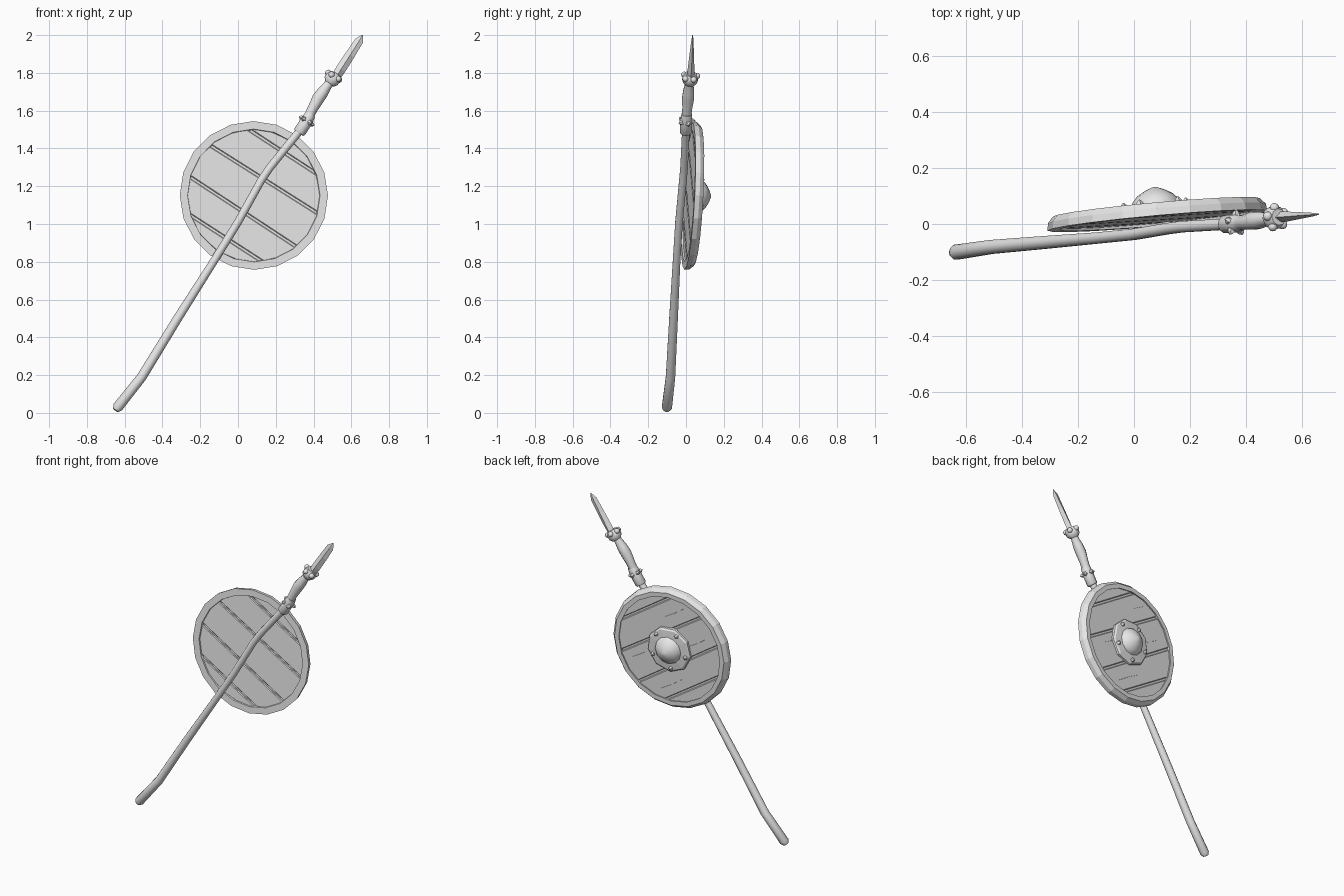
import bpy, bmesh, math, random
from mathutils import Vector, Matrix

if "Cube" in bpy.data.objects:
    bpy.data.objects.remove(bpy.data.objects["Cube"])

random.seed(4)
grey = bpy.data.materials.new("plain grey")
grey.diffuse_color = (0.8, 0.8, 0.8, 1)
grey.use_nodes = True
grey.node_tree.nodes["Principled BSDF"].inputs["Base Color"].default_value = grey.diffuse_color


def finish(name, bm, matrix=None, smooth=None):
    """Turn a bmesh into a named object."""
    bmesh.ops.recalc_face_normals(bm, faces=bm.faces)
    me = bpy.data.meshes.new(name)
    bm.to_mesh(me)
    bm.free()
    me.materials.append(grey)
    if matrix:
        me.transform(matrix)
    ob = bpy.data.objects.new(name, me)
    bpy.context.collection.objects.link(ob)
    if smooth:
        bpy.ops.object.select_all(action='DESELECT')
        ob.select_set(True)
        bpy.context.view_layer.objects.active = ob
        bpy.ops.object.shade_smooth_by_angle(angle=math.radians(smooth))
    return ob


def skin(bm, rings, closed=False):
    """Bridge equal-sized vertex rings; cap the ends unless closed."""
    n = len(rings[0])
    pairs = list(zip(rings, rings[1:])) + ([(rings[-1], rings[0])] if closed else [])
    for a, b in pairs:
        for i in range(n):
            j = (i + 1) % n
            bm.faces.new((a[i], a[j], b[j], b[i]))
    if not closed:
        bm.faces.new(rings[0])
        bm.faces.new(rings[-1])


def lathe(name, profile, n, matrix, closed=False, start=0.0, smooth=None):
    """Spin (radius, height) points about local z."""
    bm = bmesh.new()
    rings = [[bm.verts.new((r * math.cos(start + math.tau * i / n),
                            r * math.sin(start + math.tau * i / n), z))
              for i in range(n)] for r, z in profile]
    skin(bm, rings, closed)
    return finish(name, bm, matrix, smooth)


def tube(name, stations, n, smooth=40):
    """Loft circles of (x, y, z, radius) along a path."""
    bm = bmesh.new()
    pts = [Vector(s[:3]) for s in stations]
    rings = []
    for k, p in enumerate(pts):
        t = (pts[min(k + 1, len(pts) - 1)] - pts[max(k - 1, 0)]).normalized()
        u = t.cross(Vector((0, 1, 0))).normalized()
        v = t.cross(u)
        r = stations[k][3]
        rings.append([bm.verts.new(p + r * (u * math.cos(math.tau * i / n) + v * math.sin(math.tau * i / n)))
                      for i in range(n)])
    skin(bm, rings)
    return finish(name, bm, None, smooth)


def frame(origin, up, normal):
    """Local axes: y along up, z along normal."""
    z = Vector(normal).normalized()
    y = Vector(up)
    y = (y - z * y.dot(z)).normalized()
    x = y.cross(z)
    return Matrix.Translation(origin) @ Matrix((x, y, z)).transposed().to_4x4()


# ---- shield: local y runs along the spear, local z points to the back ----
shield = frame((0.082, 0.033, 1.15), (0.53, 0, 0.85), (-0.09, 1, -0.05))
lathe("shield_rim", [(0.394, -0.022), (0.391, 0.004), (0.372, 0.026), (0.343, 0.026), (0.352, -0.022)],
      20, shield, closed=True, start=math.radians(22))
lathe("shield_core", [(0.35, -0.004), (0.35, 0.005)], 20, shield, start=math.radians(22))

# planks: strips of a disc separated by slightly slanted gaps
bm = bmesh.new()
edges = [(-0.4, 0)] + [(d, random.uniform(-0.03, 0.03)) for d in (-0.27, -0.103, 0.102, 0.28)] + [(0.4, 0)]
for (lo, lo_s), (hi, hi_s) in zip(edges, edges[1:]):
    part = bmesh.new()
    bmesh.ops.create_circle(part, cap_ends=True, segments=20, radius=0.354)
    for d, s, side in ((lo + 0.006, lo_s, -1), (hi - 0.006, hi_s, 1)):
        bmesh.ops.bisect_plane(part, geom=part.verts[:] + part.edges[:] + part.faces[:],
                               plane_co=(0, d, 0), plane_no=Vector((s, 1, 0)) * side, clear_outer=True)
    loop = [v.co.copy() for v in part.faces[:][0].verts]
    part.free()
    # chamfered section through the plank thickness
    mid = sum(loop, Vector()) / len(loop)
    rings = []
    for z, inset in ((-0.013, 0.004), (-0.009, 0), (0.012, 0), (0.016, 0.004)):
        rings.append([bm.verts.new((c.x, c.y - math.copysign(inset, c.y - mid.y), z)) for c in loop])
    skin(bm, rings)
planks = finish("shield_planks", bm, shield)

# short wood cracks cut into the back of the planks
bm = bmesh.new()
for x, y, length in ((0.16, 0.19, 0.17), (-0.2, 0.04, 0.16), (0.2, -0.03, 0.14), (-0.12, -0.2, 0.18)):
    bmesh.ops.create_cone(bm, cap_ends=True, segments=4, radius1=0.5, radius2=0.5, depth=1,
                          matrix=Matrix.Translation((x, y, 0.017)) @ Matrix.Diagonal((length, 0.007, 0.01, 1)))
cutter = finish("crack_cutter", bm, shield)
cutter.hide_render = True
cutter.hide_viewport = True
mod = planks.modifiers.new("cracks", 'BOOLEAN')
mod.object = cutter
mod.solver = 'EXACT'

# boss: faceted flange, smooth dome and pointed rivets
lathe("boss_flange", [(0.148, 0.012), (0.146, 0.028), (0.135, 0.036), (0.09, 0.04)], 9, shield)
lathe("boss_dome", [(0.088, 0.036), (0.083, 0.05), (0.066, 0.07), (0.038, 0.087), (0.008, 0.099)],
      12, shield, smooth=50)
for k in range(5):
    a = math.tau * k / 5 + 0.5
    spot = Matrix.Translation((0.118 * math.cos(a), 0.118 * math.sin(a), 0))
    lathe("boss_rivet", [(0.015, 0.034), (0.013, 0.043), (0.003, 0.054)], 5, shield @ spot)

# ---- spear ----
tube("spear_shaft", [(-0.648, -0.104, 0.013, 0.016), (-0.637, -0.101, 0.03, 0.028),
                     (-0.51, -0.082, 0.19, 0.026), (-0.32, -0.066, 0.50, 0.024),
                     (-0.13, -0.05, 0.80, 0.021), (0.0, -0.037, 1.01, 0.021),
                     (0.125, -0.016, 1.235, 0.021), (0.17, -0.01, 1.30, 0.021),
                     (0.34, 0.0, 1.51, 0.021)], 10)
tube("spear_sleeve", [(0.322, -0.001, 1.482, 0.028), (0.327, -0.001, 1.489, 0.033),
                      (0.366, 0.002, 1.549, 0.033), (0.384, 0.004, 1.582, 0.028)], 10)
tube("spear_socket", [(0.37, 0.003, 1.56, 0.026), (0.395, 0.006, 1.61, 0.027),
                      (0.425, 0.011, 1.665, 0.033), (0.45, 0.014, 1.70, 0.031),
                      (0.475, 0.017, 1.735, 0.024), (0.505, 0.022, 1.775, 0.024)], 10)
tube("spear_collar", [(0.484, 0.019, 1.742, 0.028), (0.494, 0.021, 1.757, 0.042),
                      (0.507, 0.023, 1.778, 0.043), (0.518, 0.025, 1.796, 0.03)], 9)

AXIS = (0.53, 0.04, 0.85)


def around(origin, count, radius, start):
    """Frames spaced around the spear, each with z pointing outward."""
    base = frame(origin, (0, 1, 0), AXIS)
    for k in range(count):
        a = start + math.tau * k / count
        yield base @ Matrix.Rotation(a, 4, 'Z') @ Matrix.Translation((radius, 0, 0)) @ Matrix.Rotation(math.pi / 2, 4, 'Y')


for m in around((0.364, 0.002, 1.546), 5, 0.028, 0.3):
    lathe("sleeve_stud", [(0.015, 0), (0.012, 0.011), (0.003, 0.02)], 5, m)
for m in around((0.508, 0.023, 1.781), 5, 0.036, 0.5):
    bm = bmesh.new()
    bmesh.ops.create_icosphere(bm, subdivisions=2, radius=0.017)
    finish("collar_knob", bm, m, smooth=50)

# blade: diamond section, local y to the tip, thinning as it rises
blade = frame((0.51, 0.024, 1.77), AXIS, (-0.075, 1, 0))
bm = bmesh.new()
rings = []
for u, left, right, thick in ((0.0, -0.022, 0.026, 0.02), (0.06, -0.024, 0.03, 0.018),
                              (0.15, -0.021, 0.03, 0.012), (0.24, -0.017, 0.028, 0.006),
                              (0.275, 0.003, 0.007, 0.002)):
    c = (left + right) / 2
    rings.append([bm.verts.new(p) for p in ((-left, u, 0), (-c, u, thick), (-right, u, 0), (-c, u, -thick))])
skin(bm, rings)
finish("spear_blade", bm, blade)
